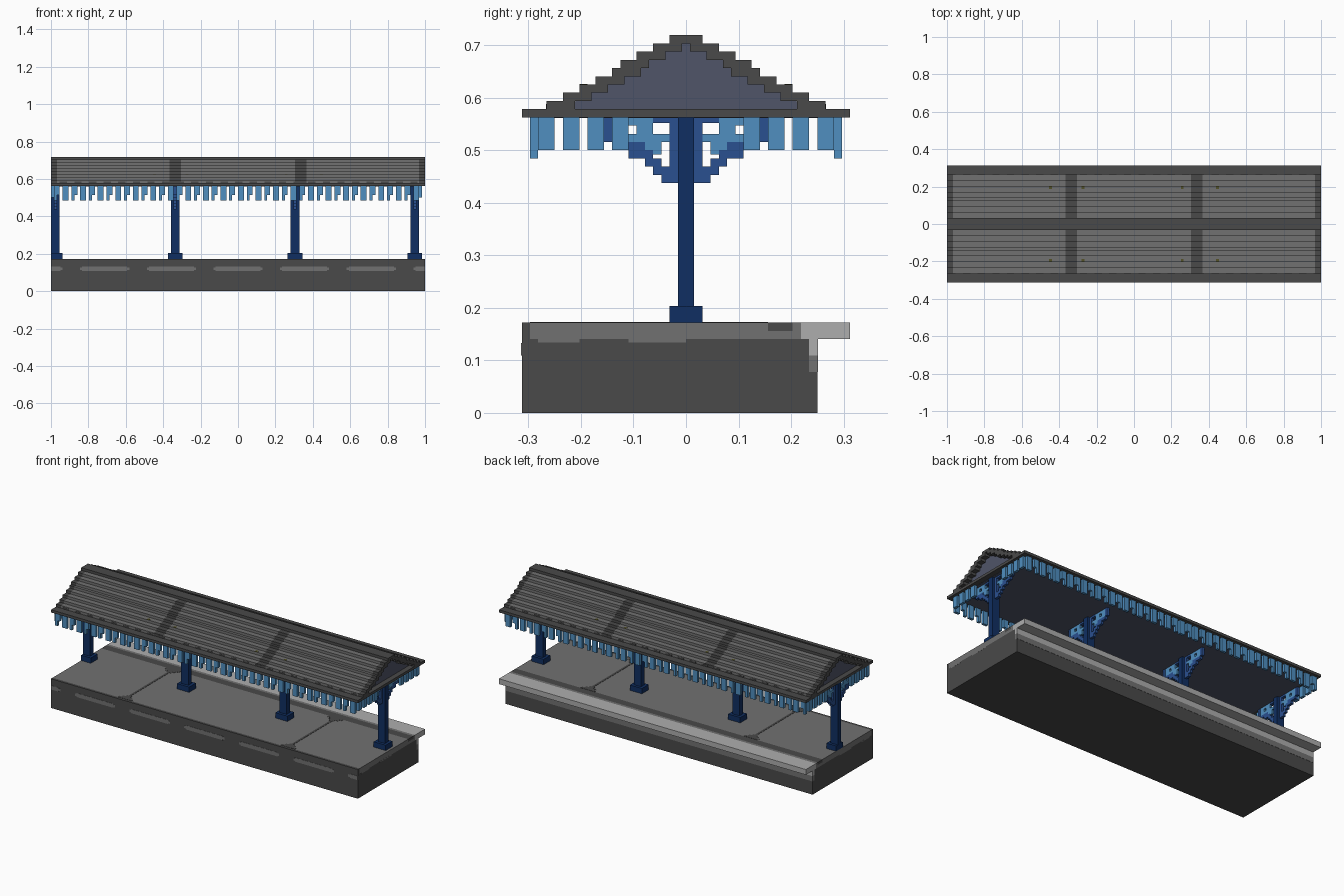
import bpy, bmesh

if "Cube" in bpy.data.objects:
    bpy.data.objects.remove(bpy.data.objects["Cube"], do_unlink=True)

U = 1 / 64        # one block
END = 64          # half length in blocks
SKIN = 0.08       # thickness of painted plates, in blocks


def material(name, r, g, b):
    m = bpy.data.materials.new(name)
    m.use_nodes = True
    m.diffuse_color = (r, g, b, 1)
    m.node_tree.nodes["Principled BSDF"].inputs["Base Color"].default_value = (r, g, b, 1)
    return m


DARK = material("dark stone", .067, .067, .067)
MID = material("grey stone", .165, .165, .165)
PALE = material("pale stone", .42, .42, .42)
NAVY = material("navy iron", .005, .028, .122)
BLUE = material("blue iron", .023, .08, .28)
SKY = material("light blue wood", .08, .275, .53)
SLATE = material("slate panel", .08, .09, .138)
MOSS = material("moss", .09, .085, .02)


def finish(name, bm, mat):
    bmesh.ops.scale(bm, vec=(U, U, U), verts=bm.verts)
    mesh = bpy.data.meshes.new(name)
    bm.to_mesh(mesh)
    bm.free()
    mesh.materials.append(mat)
    obj = bpy.data.objects.new(name, mesh)
    bpy.context.collection.objects.link(obj)
    return obj


def blocks(name, mat, boxes):
    """One object from (x0, x1, y0, y1, z0, z1) boxes."""
    bm = bmesh.new()
    for x0, x1, y0, y1, z0, z1 in boxes:
        verts = bmesh.ops.create_cube(bm, size=1)["verts"]
        bmesh.ops.scale(bm, vec=(x1 - x0, y1 - y0, z1 - z0), verts=verts)
        bmesh.ops.translate(bm, vec=((x0 + x1) / 2, (y0 + y1) / 2, (z0 + z1) / 2), verts=verts)
    return finish(name, bm, mat)


def both_y(boxes):
    return boxes + [(a, b, -d, -c, e, f) for a, b, c, d, e, f in boxes]


def both_x(boxes):
    return boxes + [(-b, -a, c, d, e, f) for a, b, c, d, e, f in boxes]


# Platform
blocks("platform_body", DARK, [(-END, END, -20, 16, 0, 9),
                               (-END, END, -20, -19, 9, 11),
                               (-END, END, 10, 13, 10, 11)])
blocks("platform_slab", MID, [(-END, END, -19, 14, 9, 10),
                              (-END, END, -19, 10, 10, 11),
                              (-END, END, 13, 14, 10, 11)])
blocks("platform_lip", PALE, [(-END, END, 14, 20, 9, 11)])
blocks("back_pale_band", PALE, [(-END, END, 16, 16 + SKIN, 7, 9)]
       + both_x([(END, END + SKIN / 4, 15, 16, 7, 9)]))
blocks("back_grey_band", MID, [(-END, END, 16, 16 + SKIN, 5, 7)]
       + both_x([(END, END + SKIN / 4, 15, 16, 5, 7)]))
blocks("side_stone_edge", MID, both_x([(END, END + SKIN / 4, a, b, 8.6, 9)
                                       for a, b in ((-18, -13), (-7, 0))]))

# Slab joints with worn corners
joints = []
for x in (-34, 34):
    joints.append((x - .4, x + .4, -19, 10, 11, 11 + SKIN))
    for step in range(3):
        w = 3 - step
        joints.append((x - w, x + w, -19 + step, -18 + step, 11, 11 + SKIN))
        joints.append((x - w, x + w, 9 - step, 10 - step, 11, 11 + SKIN))
blocks("slab_joints", DARK, joints)

# Dashes along the front wall
dashes = []
for i in range(-3, 4):
    c = i * 22.8
    for half, z0, z1 in ((8.4, 7.3, 8.2), (7.7, 7, 8.5)):
        a, b = max(c - half, -END), min(c + half, END)
        dashes.append((a, b, -20 - SKIN, -20, z0, z1))
blocks("front_dashes", MID, dashes)

# Columns and brackets
arch = [(1, 2, 28, 36), (2, 3, 28, 30), (3, 4, 29, 31), (4, 5, 30, 32),
        (5, 7, 31, 33), (7, 9, 32, 33), (9, 10, 33, 36), (2, 4, 35.3, 36)]
fret = [(2, 4, 33, 34), (3, 5, 31.5, 33), (4, 6, 33, 36), (6, 9, 33, 34),
        (7, 9, 34, 36), (6, 7, 35, 36)]
for i in range(4):
    c = -62.5 + 41 * i
    n = str(i + 1)
    blocks("column_" + n, NAVY, [(c - 1.5, c + 1.5, -1, 1, 11, 36),
                                 (max(c - 2.5, -END), c + 2.5, -2, 2, 11, 13)])
    blocks("bracket_" + n, BLUE, both_y([(c - .5, c + .5, *p) for p in arch]))
    blocks("bracket_fretwork_" + n, SKY, both_y([(c - .4, c + .4, *p) for p in fret]))

# Hanging valance boards
boards = []
for i in range(42):
    x = -63 + 3 * i
    boards.append((x, x + 1, 18, 19, 31, 36))
    boards.append((x + 1, x + 2, 18, 19, 31 if i % 2 else 33, 36))
blocks("eave_valance", SKY, both_y(boards))
gable_boards = []
for y in range(7, 17, 3):
    for x in (-END, END - 2):
        gable_boards.append((x, x + 1, y, y + 2, 32, 36))
blocks("gable_valance", SKY, both_y(gable_boards))

# Stepped roof
blocks("eave_plate", DARK, [(-END, END, -20, 20, 36, 37)])
blocks("ceiling", SLATE, [(-62, 62, -18, 18, 36 - SKIN, 36)])
widths = (17, 15, 13, 11, 9, 8, 6, 4)
panels = ((-62, -23.4), (-19.5, 19.5), (23.4, 62))
ribs = ((-END, -62), (-23.4, -19.5), (19.5, 23.4), (62, END))


def roof_strips(spans):
    return both_y([(a, b, w - 3.5, w, 37 + k, 38 + k)
                   for a, b in spans for k, w in enumerate(widths)])


blocks("roof_tiles", MID, roof_strips(panels))
blocks("roof_ribs", DARK, roof_strips(ribs))
blocks("roof_ridge", DARK, [(-END, END, -2, 2, 45, 46)])
blocks("eave_scallops", DARK, both_y([(x, x + 2.5, 17, 17 + SKIN, 37, 37.6)
                                      for x in range(-61, 60, 5)]))
blocks("roof_moss", MOSS, both_y([(x, x + 1, 12, 13, 40, 40 + SKIN)
                                  for x in (-29, -18, 16, 28)]))

# Gable core
bm = bmesh.new()
outline = ((-15, 37), (15, 37), (2, 45), (-2, 45))
face = bm.faces.new([bm.verts.new((-62, y, z)) for y, z in outline])
ext = bmesh.ops.extrude_face_region(bm, geom=[face])["geom"]
bmesh.ops.translate(bm, vec=(124, 0, 0), verts=[g for g in ext if isinstance(g, bmesh.types.BMVert)])
bmesh.ops.recalc_face_normals(bm, faces=bm.faces)
finish("gable_core", bm, SLATE)
